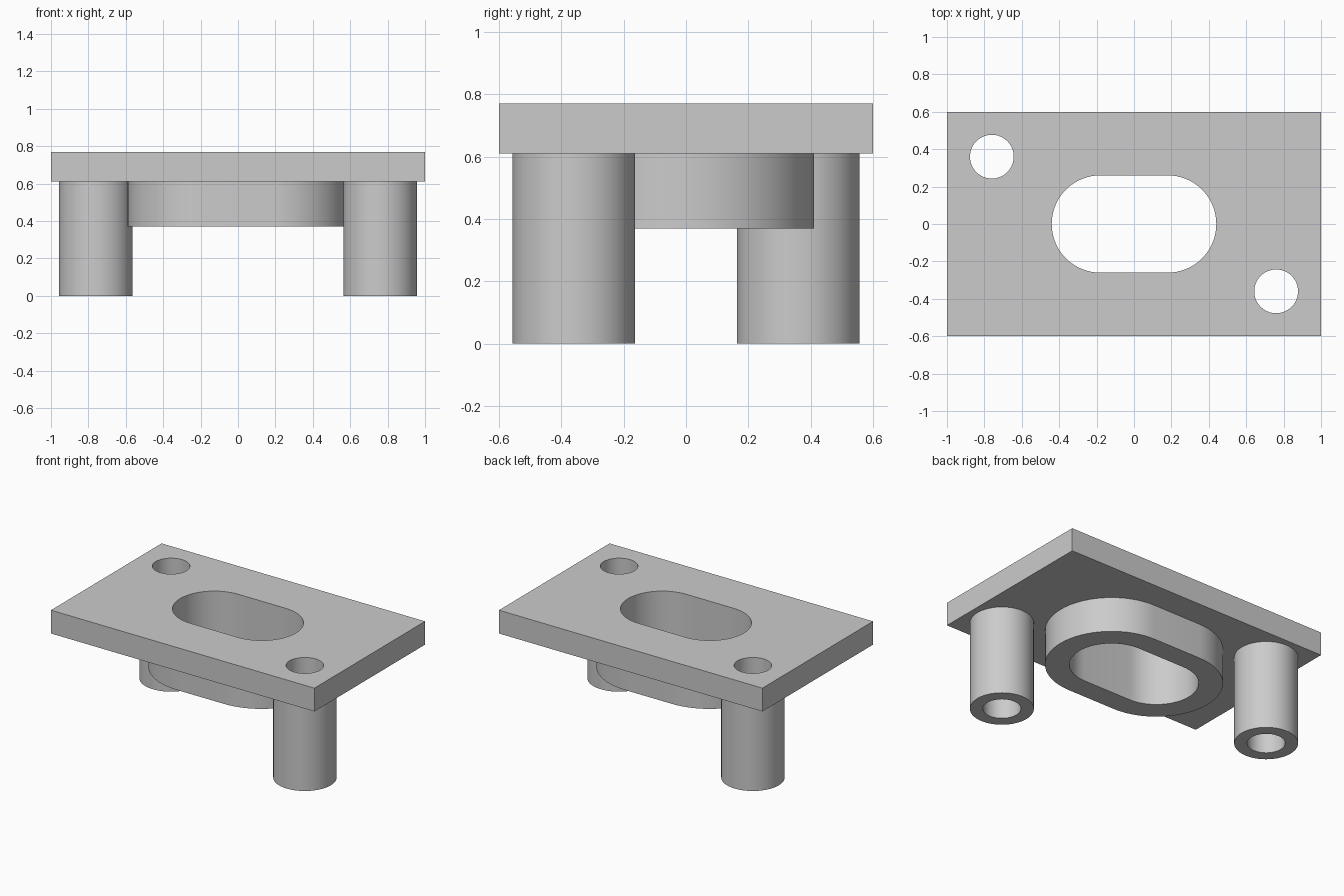
import bpy
import bmesh
import math

cube = bpy.data.objects.get("Cube")
if cube:
    bpy.data.objects.remove(cube, do_unlink=True)

grey = bpy.data.materials.new("plain_grey")
grey.use_nodes = True
colour = (0.6, 0.6, 0.6, 1)
grey.diffuse_color = colour
grey.node_tree.nodes["Principled BSDF"].inputs["Base Color"].default_value = colour


def slot(cx, cy, radius, half=0.0, steps=32):
    """Rounded slot outline; a circle when half is zero."""
    points = []
    for side in (1, -1):
        for i in range(steps + (1 if half else 0)):
            a = math.pi * i / steps - side * math.pi / 2
            points.append((cx + side * half + radius * math.cos(a),
                           cy + radius * math.sin(a)))
    return points


def solid(name, outlines, bottom, top):
    """Extrude an outer outline with any number of holes."""
    bm = bmesh.new()
    edges = []
    for outline in outlines:
        verts = [bm.verts.new((x, y, bottom)) for x, y in outline]
        edges += [bm.edges.new((v, verts[i - 1])) for i, v in enumerate(verts)]
    bmesh.ops.triangle_fill(bm, edges=edges, use_beauty=True, normal=(0, 0, 1))
    result = bmesh.ops.extrude_face_region(bm, geom=bm.faces[:], use_keep_orig=True)
    raised = [g for g in result["geom"] if isinstance(g, bmesh.types.BMVert)]
    bmesh.ops.translate(bm, verts=raised, vec=(0, 0, top - bottom))
    bmesh.ops.recalc_face_normals(bm, faces=bm.faces[:])
    mesh = bpy.data.meshes.new(name)
    bm.to_mesh(mesh)
    bm.free()
    mesh.materials.append(grey)
    obj = bpy.data.objects.new(name, mesh)
    bpy.context.collection.objects.link(obj)
    bpy.ops.object.select_all(action="DESELECT")
    obj.select_set(True)
    bpy.context.view_layer.objects.active = obj
    bpy.ops.object.shade_smooth_by_angle(angle=math.radians(30))
    return obj


UNDERSIDE, TOP, COLLAR_BOTTOM = 0.61, 0.77, 0.37
POST_X, POST_Y, POST_R, BORE_R = 0.76, 0.36, 0.197, 0.117
SLOT_HALF, SLOT_R, COLLAR_R = 0.18, 0.26, 0.41

# Flat plate with a central slot and two diagonal bores
rectangle = [(-1, -0.6), (1, -0.6), (1, 0.6), (-1, 0.6)]
opening = slot(0, 0, SLOT_R, SLOT_HALF)
bores = [slot(s * POST_X, -s * POST_Y, BORE_R) for s in (1, -1)]
solid("plate", [rectangle, opening] + bores, UNDERSIDE, TOP)

# Slotted collar below the plate
solid("slot_collar", [slot(0, 0, COLLAR_R, SLOT_HALF), opening],
      COLLAR_BOTTOM, UNDERSIDE)

# Hollow posts on opposite corners
for s, name, bore in ((1, "front_post", bores[0]), (-1, "back_post", bores[1])):
    solid(name, [slot(s * POST_X, -s * POST_Y, POST_R), bore], 0, UNDERSIDE)
